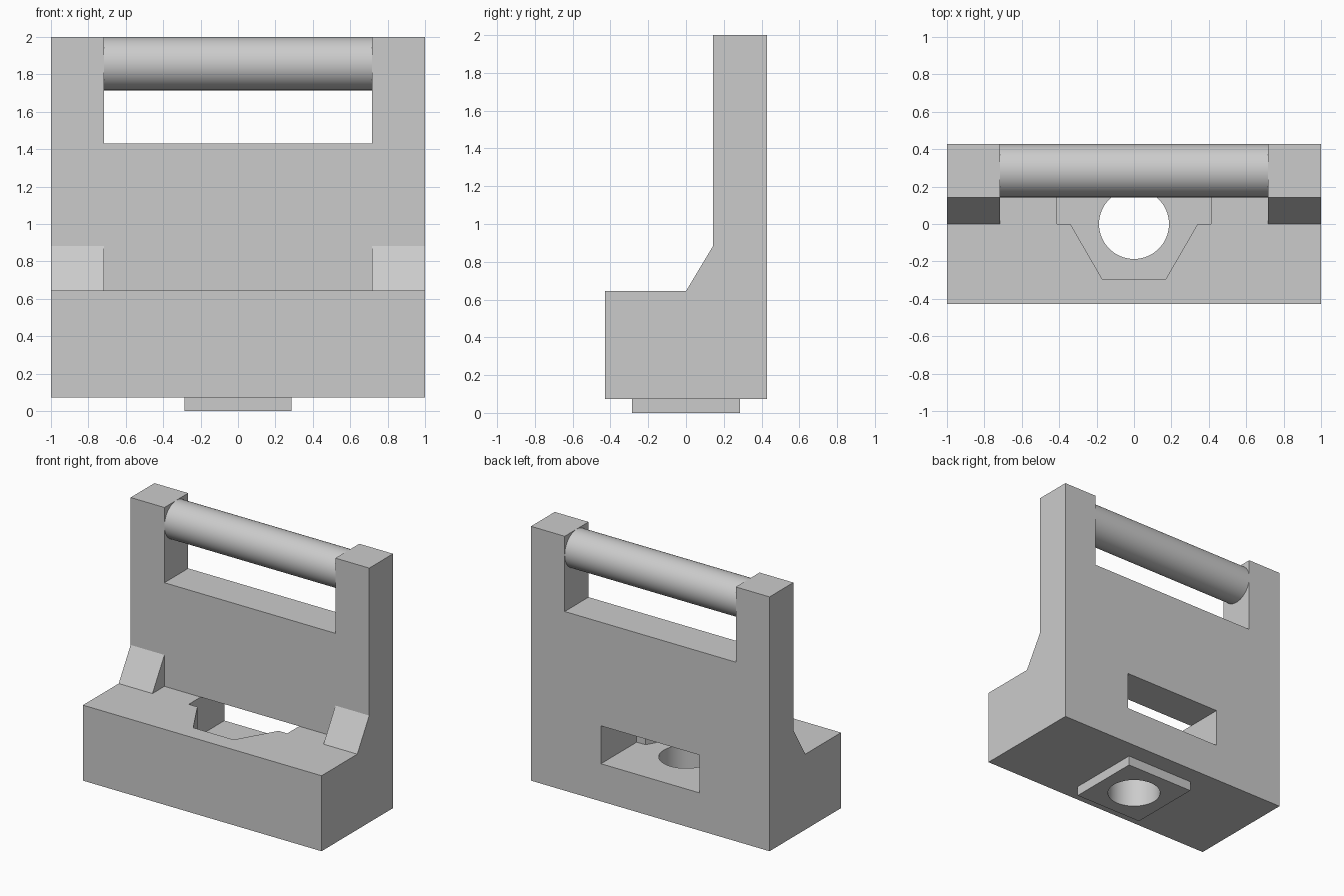
import bpy, bmesh
from mathutils import Vector

cube = bpy.data.objects.get("Cube")
if cube:
    bpy.data.objects.remove(cube, do_unlink=True)

grey = bpy.data.materials.new("light_grey")
grey.use_nodes = True
COLOUR = (0.6, 0.6, 0.6, 1)
grey.diffuse_color = COLOUR
grey.node_tree.nodes["Principled BSDF"].inputs["Base Color"].default_value = COLOUR


def prism(name, outline, axis, lo, hi):
    """Extrude a 2D outline along an axis: outline is (y, z) for X, (x, y) for Z."""
    def place(a, b, d):
        return Vector((d, a, b)) if axis == "X" else Vector((a, b, d))
    bm = bmesh.new()
    base = bm.faces.new([bm.verts.new(place(a, b, lo)) for a, b in outline])
    top = bmesh.ops.extrude_face_region(bm, geom=[base])["geom"]
    verts = [v for v in top if isinstance(v, bmesh.types.BMVert)]
    bmesh.ops.translate(bm, verts=verts, vec=place(0, 0, hi - lo))
    bmesh.ops.recalc_face_normals(bm, faces=bm.faces)
    mesh = bpy.data.meshes.new(name)
    bm.to_mesh(mesh)
    bm.free()
    mesh.materials.append(grey)
    obj = bpy.data.objects.new(name, mesh)
    bpy.context.collection.objects.link(obj)
    return obj


def rectangle(a0, a1, b0, b1):
    return [(a0, b0), (a1, b0), (a1, b1), (a0, b1)]


def cylinder(name, radius, depth, location, rotation=(0, 0, 0)):
    bpy.ops.mesh.primitive_cylinder_add(vertices=64, radius=radius, depth=depth,
                                        location=location, rotation=rotation)
    obj = bpy.context.object
    obj.name = name
    obj.data.materials.append(grey)
    return obj


def select(obj):
    bpy.ops.object.select_all(action="DESELECT")
    obj.select_set(True)
    bpy.context.view_layer.objects.active = obj


def combine(target, tool, operation):
    """Apply an exact boolean, then discard the tool object."""
    tool.hide_render = True
    mod = target.modifiers.new(operation, "BOOLEAN")
    mod.operation, mod.solver, mod.object = operation, "EXACT", tool
    select(target)
    bpy.ops.object.modifier_apply(modifier=mod.name)
    bpy.data.objects.remove(tool, do_unlink=True)


DEPTH, PLATE, INNER = 0.428, 0.143, 0.717   # half depth, plate front, inside of uprights
BOTTOM, STEP, FLOOR = 0.073, 0.645, 0.358   # body bottom, block top, pocket floor

# Body: side profile with sloped gussets across the full width
profile = [(-DEPTH, BOTTOM), (DEPTH, BOTTOM), (DEPTH, 2), (PLATE, 2),
           (PLATE, 0.883), (0, STEP), (-DEPTH, STEP)]
body = prism("bracket_body", profile, "X", -1, 1)

# Remove the slope between the gussets, and open the handle window
combine(body, prism("slope_cutter", rectangle(-0.1, PLATE, STEP, 1), "X", -INNER, INNER),
        "DIFFERENCE")
combine(body, prism("window_cutter", rectangle(0, 0.6, 1.43, 2.2), "X", -INNER, INNER),
        "DIFFERENCE")

# Square boss under the block
combine(body, prism("boss", rectangle(-0.286, 0.286, -0.286, 0.286), "Z", 0, BOTTOM), "UNION")

# Nut pocket: half hexagon in the block, widening to a slot through the back
half = [(0.17, -0.294), (0.34, 0), (0.413, 0), (0.413, 0.6)]
outline = half + [(-x, y) for x, y in reversed(half)]
combine(body, prism("pocket_cutter", outline, "Z", FLOOR, STEP), "DIFFERENCE")

# Vertical bolt hole through boss and pocket floor
combine(body, cylinder("bore_cutter", 0.187, 0.7, (0, 0, 0.15)), "DIFFERENCE")

# Round handle bar between the uprights
bar = cylinder("handle_bar", 0.1425, 2 * INNER, (0, (PLATE + DEPTH) / 2, 1.8575), (0, 1.570796, 0))

for obj in (body, bar):
    select(obj)
    bpy.ops.object.shade_smooth_by_angle(angle=0.5)
